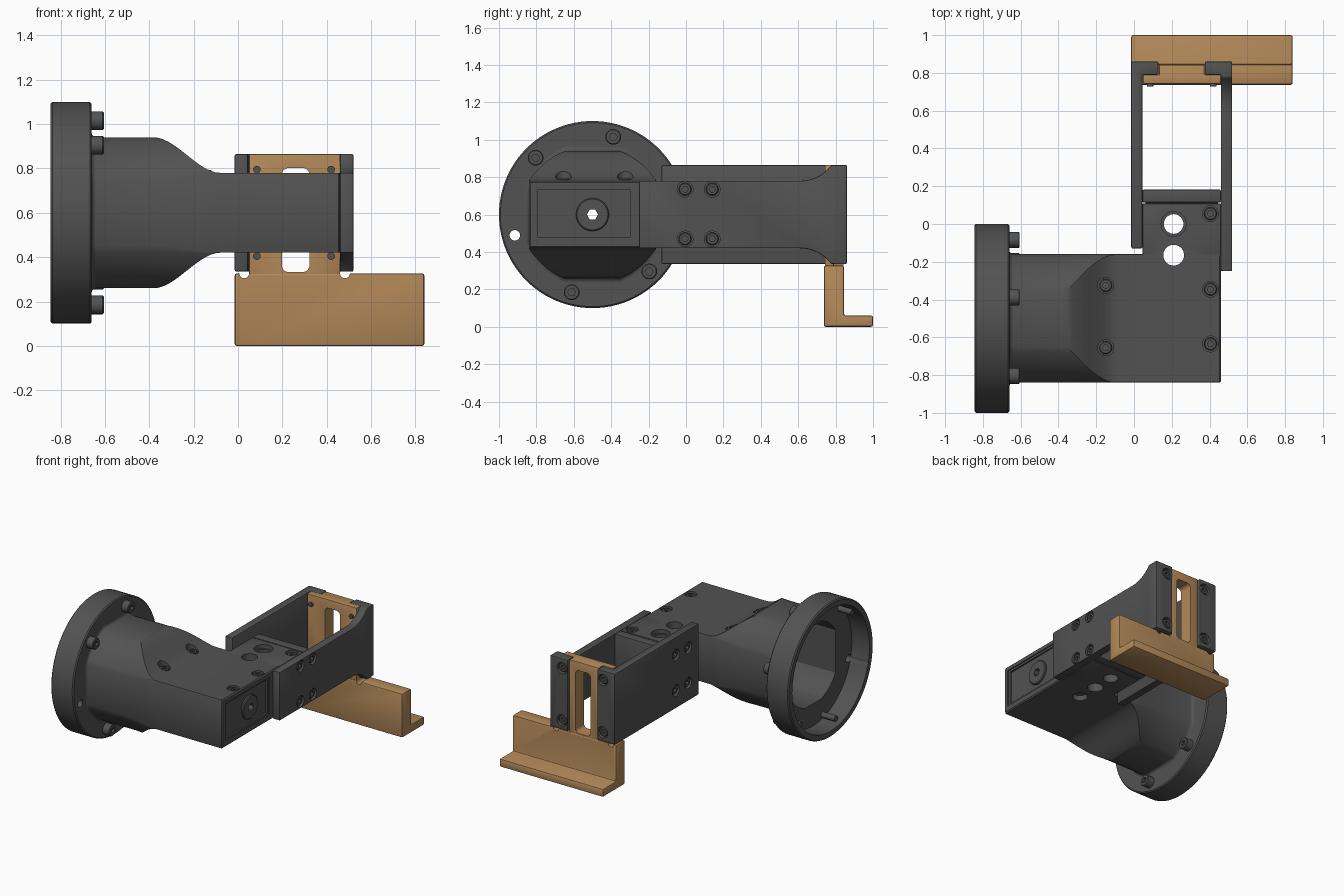
import bpy, bmesh
from math import sin, cos, asin, acos, hypot, pi, radians
from mathutils import Vector, Matrix

if "Cube" in bpy.data.objects:
    bpy.data.objects.remove(bpy.data.objects["Cube"])

tan = bpy.data.materials.new("tan_metal")
tan.diffuse_color = (0.45, 0.25, 0.10, 1)
tan.use_nodes = True
tan.node_tree.nodes["Principled BSDF"].inputs["Base Color"].default_value = tan.diffuse_color
dark = bpy.data.materials.new("dark_metal")
dark.diffuse_color = (0.085, 0.085, 0.085, 1)
dark.use_nodes = True
dark.node_tree.nodes["Principled BSDF"].inputs["Base Color"].default_value = dark.diffuse_color
X, Y, Z = Vector((1, 0, 0)), Vector((0, 1, 0)), Vector((0, 0, 1))


def finish(name, bm, mat=dark):
    bmesh.ops.recalc_face_normals(bm, faces=bm.faces)
    me = bpy.data.meshes.new(name)
    bm.to_mesh(me)
    bm.free()
    me.materials.append(mat)
    ob = bpy.data.objects.new(name, me)
    bpy.context.collection.objects.link(ob)
    return ob


def skin(name, rings, mat=dark):
    """Join equal rings of points into a closed solid."""
    bm = bmesh.new()
    vs = [[bm.verts.new(p) for p in r] for r in rings]
    n = len(vs[0])
    for a, b in zip(vs, vs[1:]):
        for i in range(n):
            bm.faces.new((a[i], a[(i + 1) % n], b[(i + 1) % n], b[i]))
    bm.faces.new(vs[0])
    bm.faces.new(vs[-1])
    return finish(name, bm, mat)


def prism(name, pts, lo, hi, axis, mat=dark):
    """Extrude a 2D outline along x (y,z points), y (x,z) or z (x,y)."""
    put = {"x": lambda p, t: (t, *p), "y": lambda p, t: (p[0], t, p[1]),
           "z": lambda p, t: (*p, t)}[axis]
    return skin(name, [[put(p, t) for p in pts] for t in (lo, hi)], mat)


def box(name, x0, x1, y0, y1, z0, z1, mat=dark):
    return prism(name, [(x0, y0), (x1, y0), (x1, y1), (x0, y1)], z0, z1, "z", mat)


def lathe(name, profile, loc, axis, n=24, mat=dark):
    """Turn (radius, height[, hex flag]) around an axis."""
    m = Matrix.Translation(loc) @ axis.to_track_quat("Z", "Y").to_matrix().to_4x4()
    rings = []
    for r, h, *hexed in profile:
        ring = []
        for i in range(n):
            a = 2 * pi * i / n
            k = cos(pi / 6) / cos(a % (pi / 3) - pi / 6) if hexed else 1
            ring.append(m @ Vector((r * k * cos(a), r * k * sin(a), h)))
        rings.append(ring)
    return skin(name, rings, mat)


def apply(ob, mod):
    bpy.context.view_layer.objects.active = ob
    bpy.ops.object.modifier_apply(modifier=mod.name)


def bevel(ob, w=0.008):
    m = ob.modifiers.new("bevel", "BEVEL")
    m.width, m.segments, m.angle_limit = w, 2, radians(50)
    apply(ob, m)
    return ob


def cut(cutter, *obs):
    cutter.hide_render = True
    for ob in obs:
        m = ob.modifiers.new("cut", "BOOLEAN")
        m.operation, m.solver, m.object = "DIFFERENCE", "EXACT", cutter
        apply(ob, m)
    bpy.data.objects.remove(cutter)


def drill(loc, axis, r, depth, *obs):
    cut(lathe("drill", [(r, -depth), (r, 0.1)], loc, axis, 32), *obs)


def screw(name, loc, axis, r=0.035, head=0.03, shaft=0.02):
    s = r * 0.5
    lathe(name, [(s, -shaft - head), (s, -head), (r, -head), (r, -0.005), (r - 0.005, 0),
                 (s, 0, 1), (s, -0.018, 1)], loc, axis)


def sunk_screw(name, loc, axis, ob, shaft=0.0):
    loc = Vector(loc)
    drill(loc, axis, 0.042, 0.04, ob)
    screw(name, loc - axis * 0.008, axis, 0.034, 0.034, shaft)


# neck and body: clipped circle that flattens into a rectangular section
def section(x, w, h, R):
    R = min(R, hypot(w, h) - 0.002)
    a0, a1 = acos(w / R), asin(h / R)
    quad = [(R * cos(a0 + (a1 - a0) * i / 8), R * sin(a0 + (a1 - a0) * i / 8)) for i in range(9)]
    left = [(-y, z) for y, z in reversed(quad)]
    half = quad + left
    return [(x, y - 0.5, z + 0.6) for y, z in half + [(-y, -z) for y, z in half]]


def half_height(x):
    t = min(1, max(0, (x + 0.38) / 0.3))
    return 0.34 - 0.16 * t * t * (3 - 2 * t)


slope = [-0.38 + 0.3 * i / 14 for i in range(15)]
rings = [section(-0.66 + 0.02 * (1 - cos(a)), 0.36 - 0.02 * sin(a), 0.36 - 0.02 * sin(a),
                 0.39 - 0.02 * sin(a)) for a in (0, pi / 6, pi / 3, pi / 2)]
rings += [section(x, 0.34, half_height(x), 0.37 + (0.34 - half_height(x)) * 0.1)
          for x in slope + [0.452]]
rings.append(section(0.46, 0.332, 0.172, 0.38))
body = skin("neck_body", rings)

# flange cup
flange = lathe("flange", [(0.455, -0.70), (0.455, -0.845), (0.492, -0.845), (0.5, -0.837),
                          (0.5, -0.668), (0.492, -0.66)], (0, -0.5, 0.6), X, 96)
cut(skin("cavity", [section(x, 0.26, half_height(x) - 0.05, 0.305)
                    for x in [-0.75] + slope + [0.35]]), body, flange)
for ang in (15, 75, 135, 195, 255, 315):
    a = radians(ang)
    p = Vector((-0.66, -0.5 + 0.43 * cos(a), 0.6 + 0.43 * sin(a)))
    if ang == 195:
        drill(p, X, 0.028, 0.3, flange)
    else:
        screw("flange_bolt", p + X * 0.055, X, 0.042, 0.055, 0.15)

# end recess with hex-bored boss
cut(box("recess", 0.44, 0.6, -0.79, -0.30, 0.48, 0.73), body)
cut(box("recess_step", 0.452, 0.6, -0.805, -0.285, 0.465, 0.745), body)
boss = lathe("end_boss", [(0.088, 0.42), (0.088, 0.45), (0.082, 0.456)], (0, -0.5, 0.6), X, 48)
cut(lathe("hex_bore", [(0.03, 0.3, 1), (0.03, 0.6, 1)], (0, -0.5, 0.6), X), body, boss)

# side block and its end plate
block = bevel(box("side_block", 0.045, 0.46, -0.17, 0.108, 0.42, 0.78), 0.005)
bevel(box("block_end_plate", 0.045, 0.46, 0.114, 0.182, 0.42, 0.78), 0.006)
box("plate_joint", 0.06, 0.445, 0.10, 0.12, 0.44, 0.76)
drill((0.21, 0, 0.78), Z, 0.052, 0.5, block)
drill((0.21, 0, 0.78), Z, 0.066, 0.03, block)
drill((0.21, -0.165, 0.78), Z, 0.055, 0.5, body, block)
drill((0.21, -0.33, 0.42), -Z, 0.052, 0.04, body)

# screws on the top face
for y in (-0.325, -0.655):
    sunk_screw("slope_screw", (-0.15, y, 0.80), Z, body)
for y in (-0.345, -0.635):
    sunk_screw("top_screw", (0.405, y, 0.78), Z, body)
sunk_screw("top_screw", (0.405, 0.055, 0.78), Z, block)

# two arms with inward returns
left = bevel(prism("left_arm", [(-0.015, -0.13), (0.045, -0.13), (0.045, 0.79), (0.13, 0.79),
                                (0.13, 0.86), (-0.015, 0.86)], 0.335, 0.865, "z"))
right = prism("right_arm", [(0.52, -0.25), (0.46, -0.25), (0.46, 0.79), (0.375, 0.79),
                            (0.375, 0.86), (0.52, 0.86)], 0.335, 0.865, "z")
flare = [(0.607 + 0.214 * sin(radians(a)), 0.18 + 0.214 * (1 - cos(radians(a))))
         for a in range(0, 55, 6)]
for s in (1, -1):
    pts = [(-0.4, 0.18)] + flare + [(flare[-1][0], 0.4), (-0.4, 0.4)]
    cut(prism("flare_cut", [(y, 0.6 + s * z) for y, z in pts], 0.42, 0.6, "x"), right)
bevel(right, 0.006)
for z in (0.47, 0.735):
    for y in (-0.005, 0.14):
        sunk_screw("right_arm_screw", (0.52, y, z), X, right)
        sunk_screw("left_arm_screw", (-0.015, y, z), -X, left)
for z in (0.405, 0.795):
    sunk_screw("left_return_screw", (0.085, 0.86, z), Y, left, 0.09)
    sunk_screw("right_return_screw", (0.42, 0.86, z), Y, right, 0.09)

# tan foot rail and slotted upright
rail = prism("foot_rail", [(0.737, 0), (1, 0), (1, 0.06), (0.845, 0.06), (0.845, 0.327),
                           (0.737, 0.327)], -0.015, 0.84, "x", tan)
bevel(rail, 0.01)
upright = bevel(prism("slotted_upright", [(0.05, 0.742), (0.46, 0.742), (0.46, 0.79), (0.372, 0.79),
                                          (0.372, 0.842), (0.133, 0.842), (0.133, 0.79), (0.05, 0.79)],
                      0.31, 0.865, "z", tan), 0.004)
slot = [(cx + 0.03 * cos(a0 + i * pi / 12), cz + 0.03 * sin(a0 + i * pi / 12))
        for cx, cz, a0 in ((0.292, 0.772, 0), (0.228, 0.772, pi / 2),
                           (0.228, 0.363, pi), (0.292, 0.363, 1.5 * pi)) for i in range(7)]
cut(prism("slot", slot, 0.6, 1.0, "y"), upright)
for x in (0.028, 0.482):
    cut(lathe("relief", [(0.022, 0.6), (0.022, 1.0)], (x, 0, 0.327), Y), rail)

# smooth shading with sharp edges kept
bpy.ops.object.select_all(action="SELECT")
bpy.ops.object.shade_smooth_by_angle(angle=radians(30))
